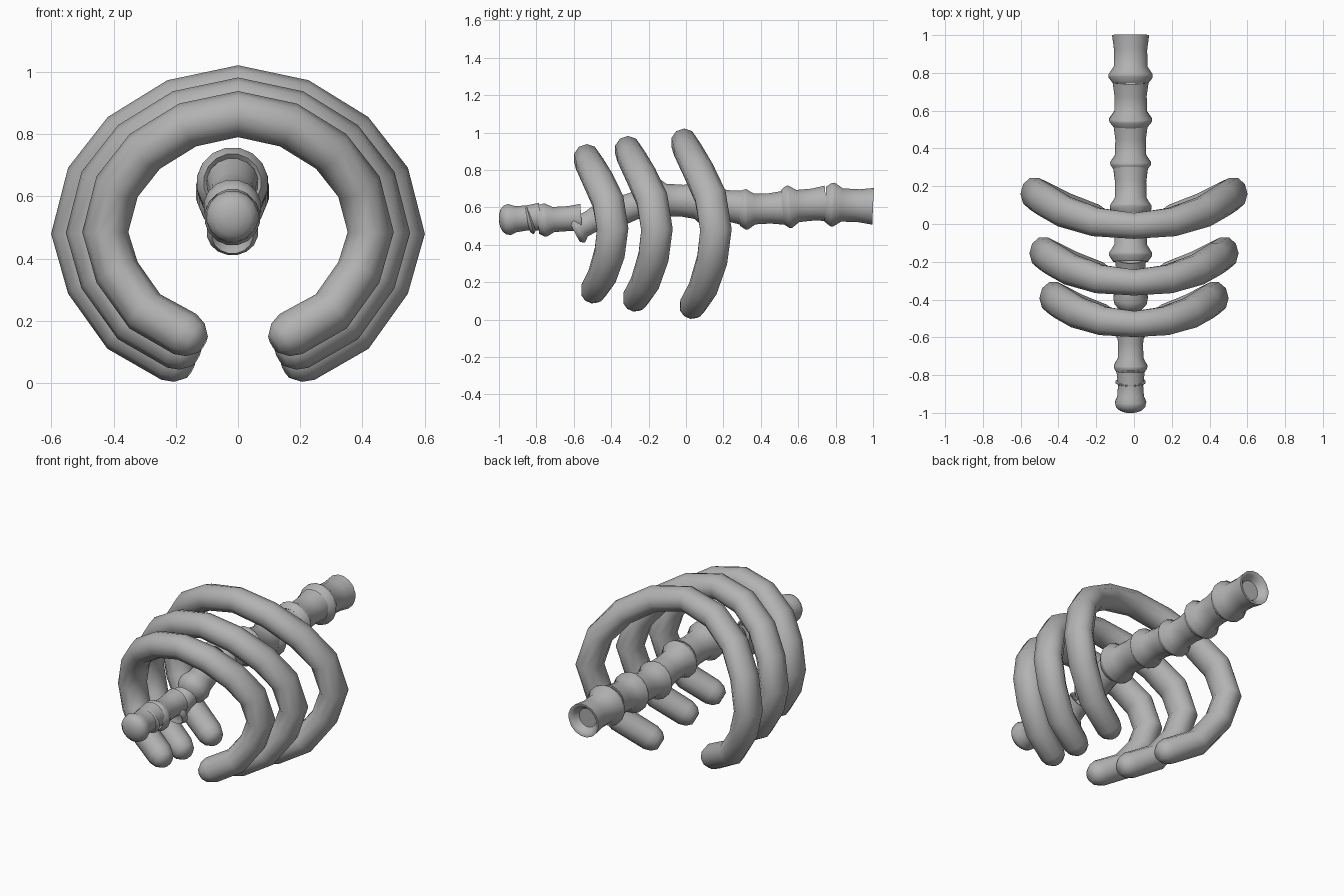
import bpy, bmesh, math
from mathutils import Vector

if "Cube" in bpy.data.objects:
    bpy.data.objects.remove(bpy.data.objects["Cube"])

GREY = (0.45, 0.45, 0.45, 1)
mat = bpy.data.materials.new("bone_grey")
mat.use_nodes = True
mat.diffuse_color = GREY
mat.node_tree.nodes["Principled BSDF"].inputs["Base Color"].default_value = GREY


def sweep(name, points, radii, guide, sides):
    """Skin closed rings of (guide-wise, cross-wise) radii along a path."""
    bm = bmesh.new()
    rings = []
    last = len(points) - 1
    for i, (p, (ru, rv)) in enumerate(zip(points, radii)):
        # tangent from the nearest distinct neighbours
        t = (points[min(i + 1, last)] - points[max(i - 1, 0)]).normalized()
        if guide.x:
            t = (points[-1] - points[0]).normalized()
        u = (guide - t * guide.dot(t)).normalized()
        v = t.cross(u)
        ring = []
        for k in range(sides):
            a = math.tau * (k + 0.5) / sides
            ring.append(bm.verts.new(p + u * ru * math.cos(a) + v * rv * math.sin(a)))
        rings.append(ring)
    for a, b in zip(rings, rings[1:]):
        for k in range(sides):
            n = (k + 1) % sides
            bm.faces.new((a[k], a[n], b[n], b[k]))
    bm.faces.new(rings[0][::-1])
    bm.faces.new(rings[-1])
    bmesh.ops.recalc_face_normals(bm, faces=bm.faces)
    mesh = bpy.data.meshes.new(name)
    bm.to_mesh(mesh)
    bm.free()
    mesh.materials.append(mat)
    obj = bpy.data.objects.new(name, mesh)
    bpy.context.collection.objects.link(obj)
    bpy.ops.object.select_all(action='DESELECT')
    obj.select_set(True)
    bpy.context.view_layer.objects.active = obj
    bpy.ops.object.shade_smooth_by_angle(angle=math.radians(50))
    return obj


# Ribs: one half path (x, y, z about the rib centre), mirrored and scaled
HALF = [(0, 0, 0.438), (0.2, 0.02, 0.395), (0.37, 0.075, 0.29), (0.48, 0.14, 0.15),
        (0.527, 0.17, -0.03), (0.48, 0.15, -0.19), (0.37, 0.1, -0.345), (0.21, 0.045, -0.435)]


def rib(name, scale, y):
    half = [Vector((a * scale, y + b * scale, 0.51 + c * scale)) for a, b, c in HALF]
    rad = [(0.072 + 0.017 * math.sin(math.pi * i / 7), 0.074) for i in range(8)]
    # rounded tip
    way = (half[-1] - half[-2]).normalized()
    tip = half[-1]
    for step, r in ((0.04, 0.06), (0.065, 0.035)):
        half.append(tip + way * step)
        rad.append((r, r))
    mirror = [Vector((-p.x, p.y, p.z)) for p in half[:0:-1]]
    sweep(name, mirror + half, rad[:0:-1] + rad, Vector((0, 1, 0)), 10)


rib("front_rib", 0.81, -0.53)
rib("middle_rib", 0.91, -0.31)
rib("back_rib", 1.0, -0.01)

# Vertebrae: waisted sleeve with a flared collar near its front end
CUP = [(0.16, 0.55), (0.06, 0.72), (0, 0.85)]
BODY = [(0, 0.97), (0.3, 0.87), (0.65, 0.88), (0.82, 1.16), (0.88, 1.15), (1, 0.93)]
HOLLOW = [(0.95, 0.8), (0.85, 0.6)]
ROUND = [(0, 0.95), (0.35, 0.85), (0.6, 0.9), (0.74, 1.06), (0.86, 0.98), (0.94, 0.74),
         (0.985, 0.42), (1, 0.15)]


def vertebra(name, back, front, radius, front_end=None):
    profile = CUP + (front_end or BODY + HOLLOW)
    a, b = Vector((-0.018, *back)), Vector((-0.018, *front))
    sweep(name, [a.lerp(b, t) for t, _ in profile],
          [(r * radius, r * radius) for _, r in profile], Vector((1, 0, 0)), 16)


SPINE = [  # back end (y, z), front end (y, z), radius
    ((1.0, 0.606), (0.745, 0.617), 0.103),
    ((0.75, 0.622), (0.515, 0.6), 0.1),
    ((0.52, 0.598), (0.285, 0.588), 0.095),
    ((0.3, 0.6), (0.05, 0.632), 0.097),
    ((0.06, 0.632), (-0.2, 0.645), 0.1),
]
for i, (back, front, radius) in enumerate(SPINE):
    vertebra(f"back_vertebra_{i + 1}", back, front, radius)
vertebra("middle_vertebra", (-0.18, 0.645), (-0.46, 0.54), 0.088, ROUND)
vertebra("thin_link", (-0.4, 0.56), (-0.54, 0.51), 0.028)
vertebra("neck_vertebra_1", (-0.47, 0.545), (-0.6, 0.475), 0.072)
vertebra("neck_vertebra_2", (-0.56, 0.545), (-0.79, 0.53), 0.078)
vertebra("neck_vertebra_3", (-0.76, 0.555), (-0.85, 0.53), 0.07)
vertebra("tip_vertebra", (-0.78, 0.55), (-1.0, 0.53), 0.08, ROUND)
